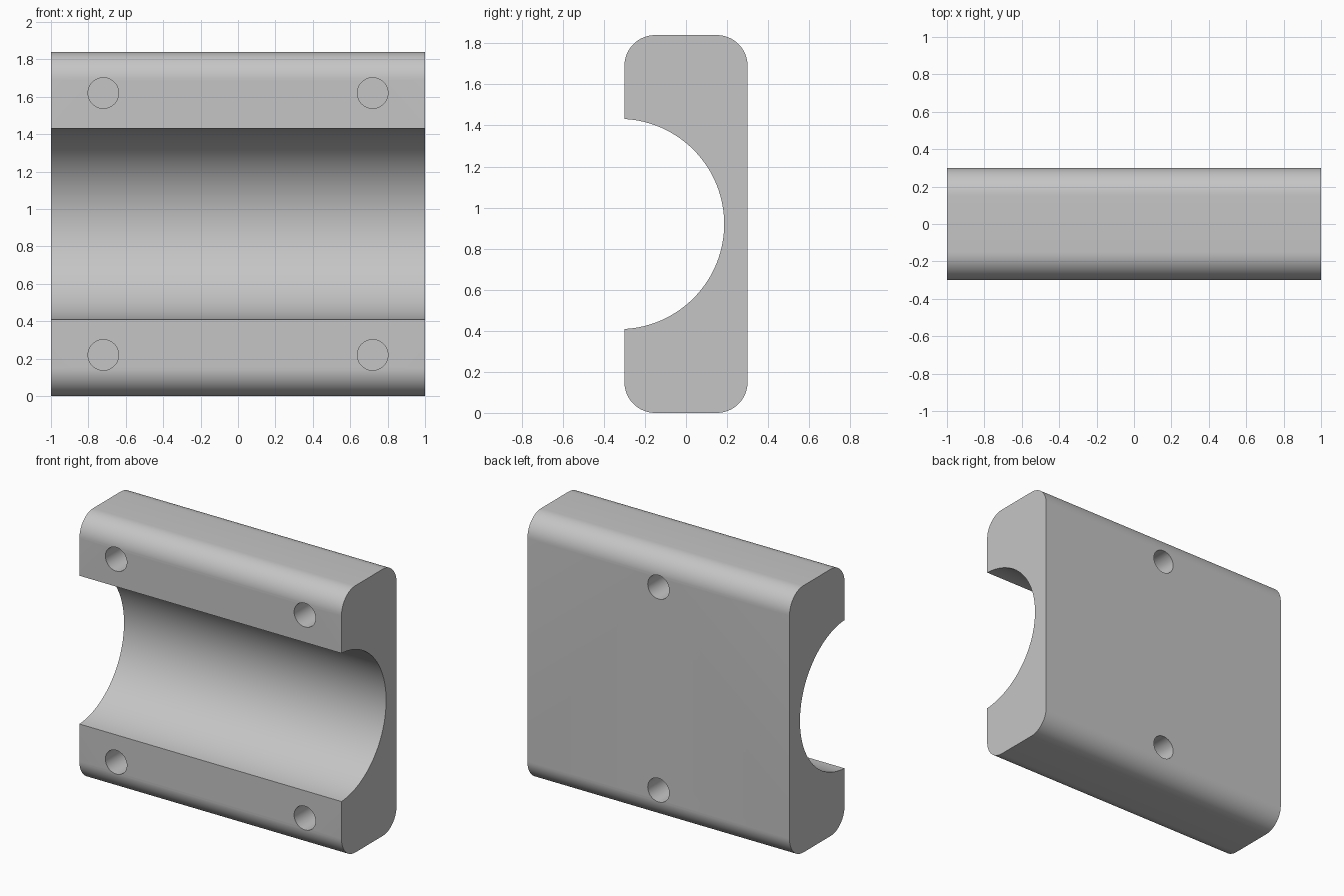
import bpy, bmesh
from math import sin, cos, pi, acos

cube = bpy.data.objects.get("Cube")
if cube:
    bpy.data.objects.remove(cube, do_unlink=True)

HEIGHT, HALF_DEPTH, HALF_LENGTH = 1.84, 0.30, 1.0
CORNER, BORE, BORE_Y = 0.15, 0.512, -0.326
HOLE_RADIUS, HOLE_DEPTH = 0.082, 0.40
MID = HEIGHT / 2

grey = bpy.data.materials.new("light_grey")
grey.use_nodes = True
colour = (0.56, 0.56, 0.56, 1)
grey.diffuse_color = colour
grey.node_tree.nodes["Principled BSDF"].inputs["Base Color"].default_value = colour


def arc(cy, cz, r, start, end, steps):
    angles = [start + (end - start) * i / steps for i in range(steps + 1)]
    return [(cy + r * cos(a), cz + r * sin(a)) for a in angles]


# End profile: rounded rectangle with a round channel open to the front
y, low, high = HALF_DEPTH - CORNER, CORNER, HEIGHT - CORNER
opening = acos((-HALF_DEPTH - BORE_Y) / BORE)
profile = arc(-y, low, CORNER, pi, 1.5 * pi, 16)
profile += arc(y, low, CORNER, -pi / 2, 0, 16)
profile += arc(y, high, CORNER, 0, pi / 2, 16)
profile += arc(-y, high, CORNER, pi / 2, pi, 16)
profile += arc(BORE_Y, MID, BORE, opening, -opening, 64)

# Block extruded along its length
bm = bmesh.new()
end = bm.faces.new([bm.verts.new((-HALF_LENGTH, py, pz)) for py, pz in profile])
side = bmesh.ops.extrude_face_region(bm, geom=[end])["geom"]
bmesh.ops.translate(bm, vec=(2 * HALF_LENGTH, 0, 0),
                    verts=[v for v in side if isinstance(v, bmesh.types.BMVert)])
bmesh.ops.recalc_face_normals(bm, faces=bm.faces[:])
mesh = bpy.data.meshes.new("channel_block")
bm.to_mesh(mesh)
bm.free()
mesh.materials.append(grey)
block = bpy.data.objects.new("channel_block", mesh)
bpy.context.collection.objects.link(block)


# Blind screw holes: four in the front, two in the back
def drill(x, face_y, z):
    bpy.ops.mesh.primitive_cylinder_add(
        vertices=48, radius=HOLE_RADIUS, depth=2 * HOLE_DEPTH,
        location=(x, face_y, z), rotation=(pi / 2, 0, 0))
    cutter = bpy.context.object
    cutter.name = "hole_cutter"
    cutter.hide_render = True
    cutter.data.materials.append(grey)
    bpy.context.view_layer.objects.active = block
    cut = block.modifiers.new("screw_hole", 'BOOLEAN')
    cut.operation, cut.solver, cut.object = 'DIFFERENCE', 'EXACT', cutter
    bpy.ops.object.modifier_apply(modifier=cut.name)
    bpy.data.objects.remove(cutter, do_unlink=True)


for z in (MID - 0.7, MID + 0.7):
    for x in (-0.72, 0.72):
        drill(x, -HALF_DEPTH, z)
    drill(0, HALF_DEPTH, z)

bpy.ops.object.select_all(action='DESELECT')
block.select_set(True)
bpy.context.view_layer.objects.active = block
bpy.ops.object.shade_smooth_by_angle(angle=pi / 6)
